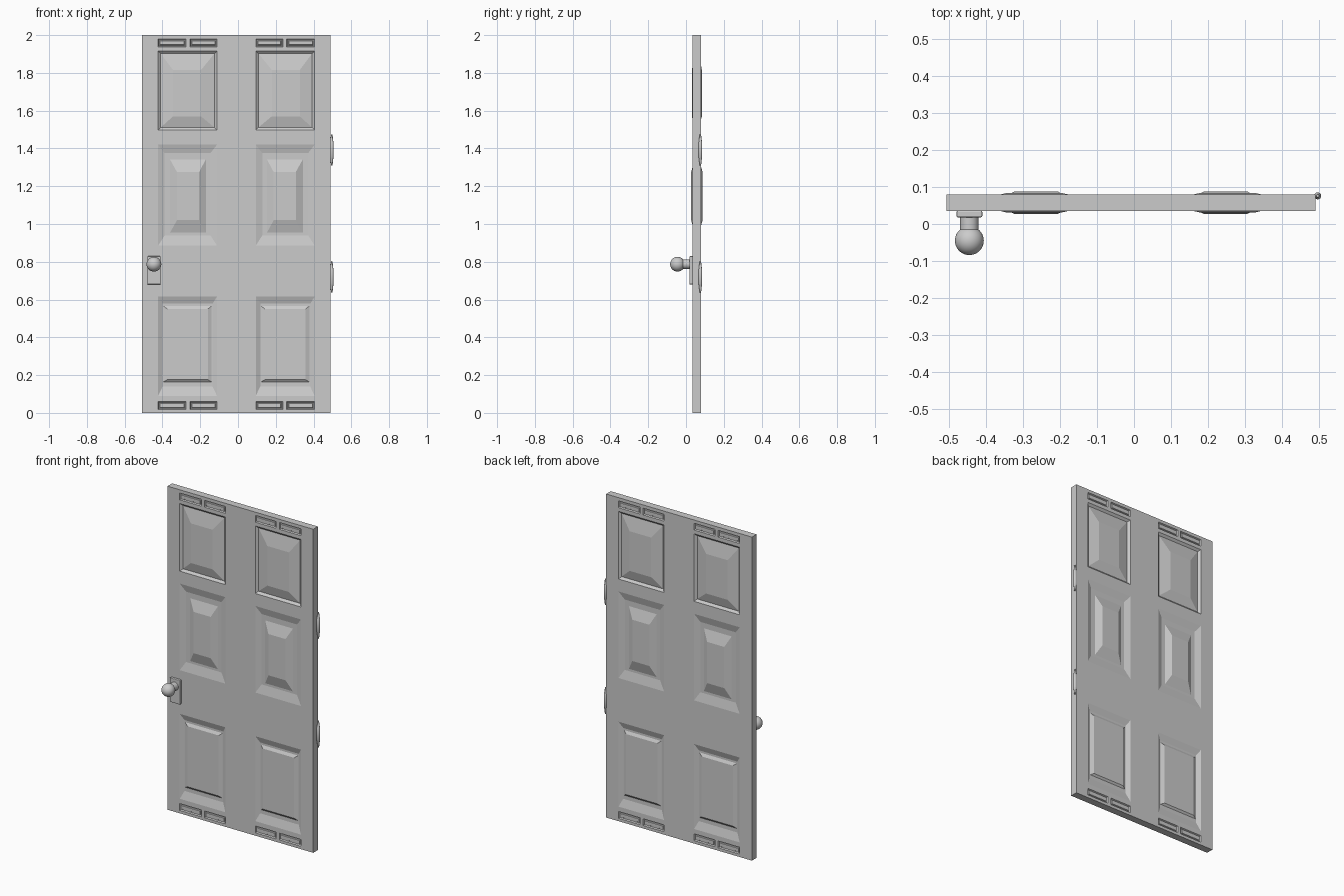
import bpy, bmesh, math
from mathutils import Matrix

if "Cube" in bpy.data.objects:
    bpy.data.objects.remove(bpy.data.objects["Cube"])

X0, X1, YF, YB, H = -0.507, 0.49, 0.035, 0.08, 2.0
CX = (X0 + X1) / 2
L0, L1, M0, M1 = -0.423, -0.111, -0.275, -0.254   # left column and slot edges


def finish(name, bm, smooth=None):
    bmesh.ops.remove_doubles(bm, verts=bm.verts, dist=1e-5)
    bmesh.ops.recalc_face_normals(bm, faces=bm.faces)
    me = bpy.data.meshes.new(name)
    bm.to_mesh(me)
    bm.free()
    ob = bpy.data.objects.new(name, me)
    bpy.context.collection.objects.link(ob)
    if smooth:
        bpy.context.view_layer.objects.active = ob
        ob.select_set(True)
        bpy.ops.object.shade_smooth_by_angle(angle=math.radians(smooth))
        ob.select_set(False)
    return ob


def slot(x0, x1, z0, z1):
    return [(x0 + i, x1 - i, z0 + i, z1 - i, d)
            for i, d in ((0, 0), (0.004, 0.008), (0.008, 0.008), (0.011, 0.003))]


# nested outlines of each panel: x0, x1, z0, z1, depth into the slab
top_panel = [(L0, L1, 1.497, 1.915, 0), (-0.409, -0.125, 1.511, 1.902, 0.012),
             (-0.344, -0.196, 1.57, 1.815, -0.004)]
mid_panel = [(L0, L1, 0.885, 1.42, 0), (-0.388, -0.146, 0.94, 1.375, 0.012),
             (-0.36, -0.17, 0.954, 1.342, 0.012), (-0.323, -0.206, 1.02, 1.275, -0.008)]
low_panel = [(L0, L1, 0.09, 0.615, 0), (-0.399, -0.135, 0.14, 0.578, 0.013),
             (-0.395, -0.139, 0.164, 0.566, 0.013), (-0.374, -0.16, 0.176, 0.55, 0.004)]
rows = [[slot(L0, M0, 0.018, 0.06), slot(M1, L1, 0.018, 0.06)], [low_panel],
        [mid_panel], [top_panel], [slot(L0, M0, 1.938, 1.98), slot(M1, L1, 1.938, 1.98)]]


# door slab, same carving on front and back, columns mirrored about the middle
def door():
    bm = bmesh.new()

    def quad(pts):
        bm.faces.new([bm.verts.new(p) for p in pts])

    for y, s in ((YF, 1), (YB, -1)):
        for mir in (False, True):
            def P(x, z, d=0):
                return ((2 * CX - x) if mir else x, y + s * d, z)

            def add(pts):
                quad(pts[::-1] if mir != (s < 0) else pts)

            def rect(a, b, c, e, d=0):
                add([P(a, c, d), P(b, c, d), P(b, e, d), P(a, e, d)])

            z = 0
            for row in rows:
                z0, z1 = row[0][0][2:4]
                rect(X0, CX, z, z0)
                x = X0
                for rings in row:
                    rect(x, rings[0][0], z0, z1)
                    x = rings[0][1]
                    for r, q in zip(rings, rings[1:]):
                        cr, cq = [[P(k[i], k[j], k[4]) for i, j in
                                   ((0, 2), (1, 2), (1, 3), (0, 3))] for k in (r, q)]
                        for i in range(4):
                            j = (i + 1) % 4
                            add([cr[i], cr[j], cq[j], cq[i]])
                    rect(*rings[-1])
                rect(x, CX, z0, z1)
                z = z1
            rect(X0, CX, z, H)
    # slab edges
    c = [(X0, 0), (X1, 0), (X1, H), (X0, H)]
    for (a, b), (e, f) in zip(c, c[1:] + c[:1]):
        quad([(a, YF, b), (a, YB, b), (e, YB, f), (e, YF, f)])
    me = bpy.data.meshes.new("door_slab")
    bmesh.ops.remove_doubles(bm, verts=bm.verts, dist=1e-5)
    bm.to_mesh(me)
    bm.free()
    bpy.context.collection.objects.link(bpy.data.objects.new("door_slab", me))


def lathe(name, profile, matrix, n=32, smooth=40):
    bm = bmesh.new()
    vs = [bm.verts.new((r, 0, h)) for r, h in profile]
    es = [bm.edges.new(p) for p in zip(vs, vs[1:])]
    bmesh.ops.spin(bm, geom=vs + es, cent=(0, 0, 0), axis=(0, 0, 1),
                   angle=math.tau, steps=n, use_merge=True)
    bm.transform(matrix)
    return finish(name, bm, smooth)


door()

# latch plate behind the knob
bm = bmesh.new()
bmesh.ops.create_cube(bm, size=1, matrix=Matrix.Translation((-0.445, 0.027, 0.755))
                      @ Matrix.Diagonal((0.07, 0.018, 0.15, 1)))
plate = finish("latch_plate", bm)
bev = plate.modifiers.new("bevel", "BEVEL")
bev.width, bev.segments = 0.004, 2

# knob: neck and ball, lathed along -y
R, C = 0.039, 0.045
neck = [(0, -0.02), (0.025, -0.02), (0.025, 0.015)]
ball = [(R * math.sin(a), C - R * math.cos(a))
        for a in [math.pi * i / 20 for i in range(21)]]
turn = Matrix.Translation((-0.445, 0, 0.787)) @ Matrix.Rotation(math.pi / 2, 4, "X")
lathe("knob_neck", neck + [(0, 0.015)], turn)
lathe("knob_ball", ball, turn)

# hinges: tapered barrels on the right edge
barrel = [(0, -0.083), (0.004, -0.081), (0.0085, -0.042), (0.0095, -0.04),
          (0.0095, 0.04), (0.0085, 0.042), (0.004, 0.081), (0, 0.083)]
for name, z in (("lower_hinge", 0.72), ("upper_hinge", 1.392)):
    lathe(name, barrel, Matrix.Translation((0.4965, 0.076, z)), 16)
